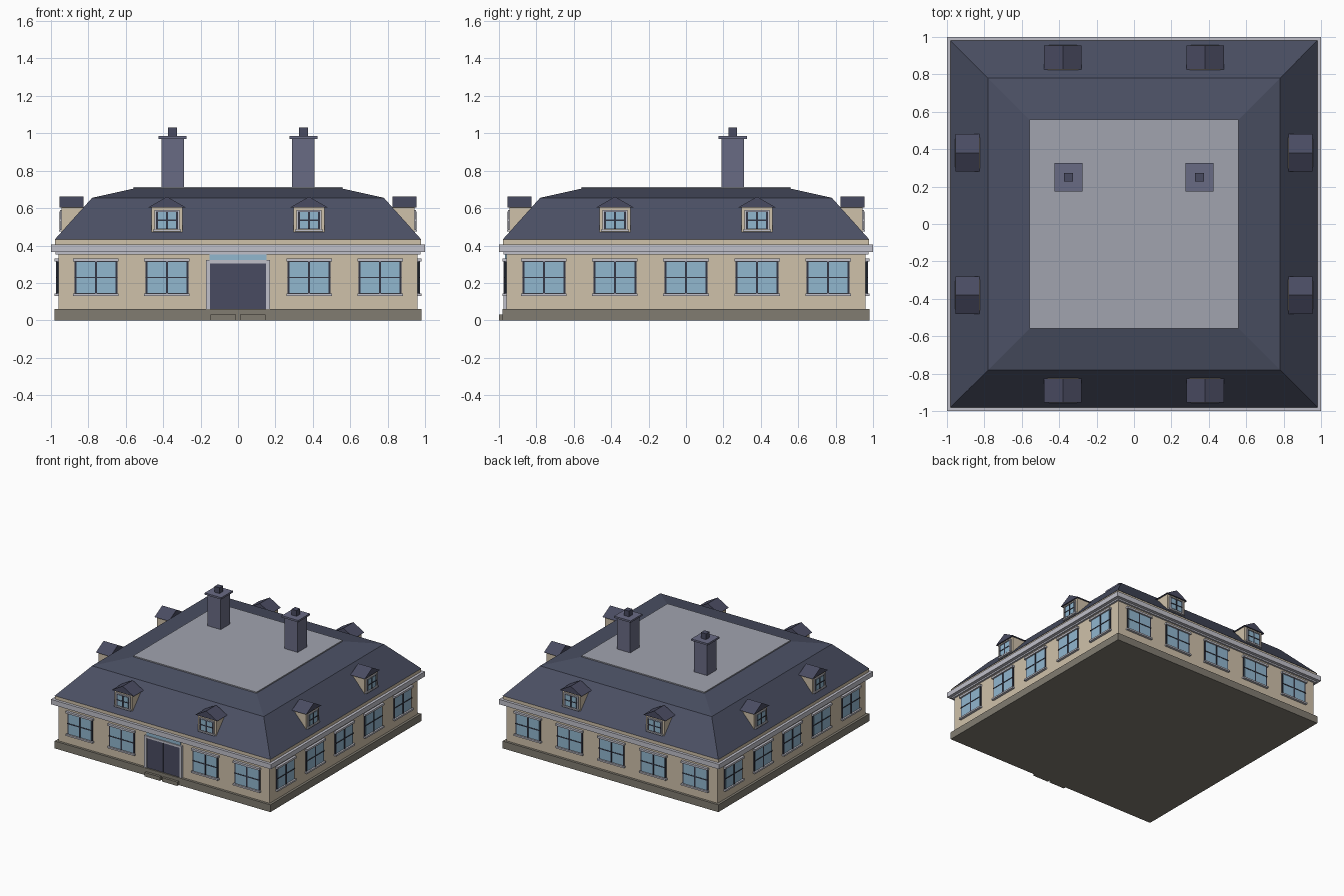
import bpy, bmesh, math
from mathutils import Matrix, Vector

if "Cube" in bpy.data.objects:
    bpy.data.objects.remove(bpy.data.objects["Cube"])


def material(name, r, g, b):
    lin = [((c / 255 + 0.055) / 1.055) ** 2.4 for c in (r, g, b)]
    m = bpy.data.materials.new(name)
    m.diffuse_color = (*lin, 1)
    m.use_nodes = True
    m.node_tree.nodes["Principled BSDF"].inputs["Base Color"].default_value = m.diffuse_color
    return m


WALL = material("cream wall", 207, 193, 170)
STONE = material("plinth stone", 129, 124, 113)
TRIM = material("pale grey trim", 192, 192, 202)
ROOF = material("slate roof", 75, 80, 100)
DECK = material("roof deck grey", 161, 164, 175)
BRICK = material("chimney grey", 105, 107, 132)
DARK = material("dark joinery", 73, 75, 97)
FRAME = material("window frame dark", 52, 55, 70)
GLASS = material("blue glass", 145, 183, 207)

parts = {}


def part(name, mat):
    if name not in parts:
        parts[name] = (bmesh.new(), mat)
    return parts[name][0]


def box(name, mat, u0, u1, d0, d1, z0, z1, side=0):
    """Box in wall space: u along the wall, d outwards; side turns it in quarter turns."""
    bm = part(name, mat)
    m = (Matrix.Rotation(side * math.pi / 2, 4, 'Z')
         @ Matrix.Translation(((u0 + u1) / 2, -(d0 + d1) / 2, (z0 + z1) / 2))
         @ Matrix.Diagonal((u1 - u0, d1 - d0, z1 - z0, 1)))
    bmesh.ops.create_cube(bm, size=1, matrix=m)


def slab(name, mat, h, z0, z1):
    box(name, mat, -h, h, -h, h, z0, z1)


def window(kind, u, side, half, z0, z1, d, bar):
    """Dark frame, glass plate and glazing bars on a wall at distance d."""
    box(kind + "_frames", FRAME, u - half, u + half, d - .01, d + .006, z0, z1, side)
    box(kind + "_glass", GLASS, u - half + bar, u + half - bar, d, d + .009, z0 + bar / 2, z1 - bar / 2, side)
    zm = (z0 + z1) / 2
    box(kind + "_bars", FRAME, u - bar / 2, u + bar / 2, d, d + .012, z0, z1, side)
    box(kind + "_bars", FRAME, u - half, u + half, d, d + .012, zm - bar / 3, zm + bar / 3, side)


# Plinth, walls and cornice
slab("plinth", STONE, .98, 0, .06)
slab("walls", WALL, .96, .06, .37)
slab("cornice_lower", TRIM, .975, .353, .367)
slab("cornice", TRIM, 1.0, .365, .405)
slab("parapet", WALL, .978, .405, .432)

# Two-pitch hipped roof made from stacked square rings
bm = part("mansard_roof", ROOF)
rings = [[bm.verts.new((sx * h, sy * h, z)) for sx, sy in ((-1, -1), (1, -1), (1, 1), (-1, 1))]
         for h, z in ((.98, .432), (.78, .655), (.56, .704))]
for a, b in zip(rings, rings[1:]):
    for i in range(4):
        j = (i + 1) % 4
        bm.faces.new((a[i], a[j], b[j], b[i]))
bm.faces.new(rings[-1])
bm.faces.new(rings[0][::-1])
slab("roof_deck", DECK, .56, .69, .713)

# Chimneys
for x in (-.35, .35):
    for name, mat, h, z0, z1 in (("chimney_stacks", BRICK, .06, .70, .972),
                                 ("chimney_caps", BRICK, .075, .97, .985),
                                 ("chimney_pots", DARK, .023, .985, 1.032)):
        box(name, mat, x - h, x + h, -.25 - h, -.25 + h, z0, z1)

for side in range(4):
    # Ground floor windows; the front has a door in the middle bay
    for u in (-.76, -.38, 0, .38, .76):
        if side == 0 and u == 0:
            continue
        window("window", u, side, .115, .14, .318, .96, .011)
        box("window_sills", TRIM, u - .122, u + .122, .95, .98, .13, .143, side)
        box("window_lintels", TRIM, u - .122, u + .122, .95, .98, .314, .33, side)

    # Dormers
    for u in (-.38, .38):
        box("dormer_bodies", WALL, u - .083, u + .083, .80, .943, .472, .606, side)
        window("dormer_window", u, side, .058, .487, .583, .943, .01)
        box("dormer_sills", TRIM, u - .075, u + .075, .93, .957, .475, .486, side)
        for s in (-1, 1):
            c = u + s * .062
            box("dormer_surrounds", TRIM, c - .004, c + .004, .93, .953, .486, .587, side)
        box("dormer_surrounds", TRIM, u - .066, u + .066, .93, .953, .583, .59, side)
        bm = part("dormer_roofs", DARK)
        rot = Matrix.Rotation(side * math.pi / 2, 4, 'Z')
        ends = [[bm.verts.new(rot @ Vector((u + du, -d, z)))
                 for du, z in ((-.1, .604), (.1, .604), (0, .661))] for d in (.955, .825)]
        bm.faces.new(ends[0])
        bm.faces.new(ends[1][::-1])
        for i in range(3):
            j = (i + 1) % 3
            bm.faces.new((ends[0][j], ends[0][i], ends[1][i], ends[1][j]))

# Entrance: double door, surround, transom light and steps
for s in (-1, 1):
    a, b = sorted((s * .001, s * .15))
    box("door_leaves", DARK, a, b, .95, .97, .06, .305)
    a, b = sorted((s * .15, s * .17))
    box("door_surround", TRIM, a, b, .95, .976, .06, .305)
    a, b = sorted((s * .01, s * .148))
    box("entrance_steps", STONE, a, b, .96, 1.0, 0, .032)
box("door_surround", TRIM, -.17, .17, .95, .976, .305, .322)
box("transom_light", GLASS, -.153, .153, .95, .968, .322, .354)

# Turn every collected part into an object
for name, (bm, mat) in parts.items():
    bmesh.ops.recalc_face_normals(bm, faces=bm.faces)
    me = bpy.data.meshes.new(name)
    bm.to_mesh(me)
    bm.free()
    me.materials.append(mat)
    bpy.context.collection.objects.link(bpy.data.objects.new(name, me))
